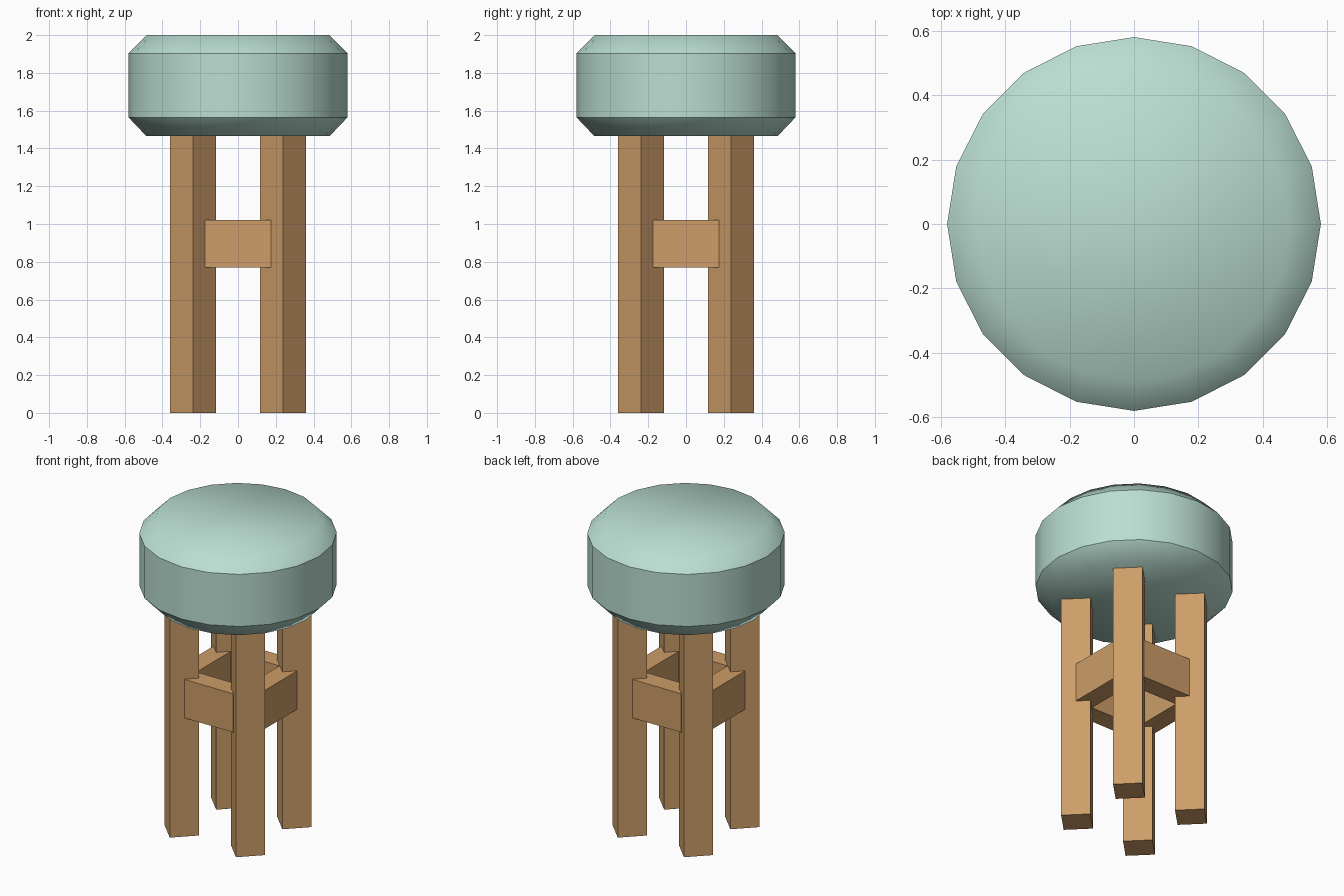
import bpy
import bmesh
from math import cos, sin, pi
from mathutils import Matrix, Vector

cube = bpy.data.objects.get("Cube")
if cube:
    bpy.data.objects.remove(cube, do_unlink=True)


def make_material(name, rgb):
    mat = bpy.data.materials.new(name)
    mat.use_nodes = True
    mat.diffuse_color = (*rgb, 1)
    mat.node_tree.nodes["Principled BSDF"].inputs["Base Color"].default_value = (*rgb, 1)
    return mat


wood = make_material("warm wood", (0.61, 0.34, 0.14))
fabric = make_material("pale green cushion", (0.49, 0.73, 0.64))


def add_object(name, bm, mat):
    bmesh.ops.recalc_face_normals(bm, faces=bm.faces)
    mesh = bpy.data.meshes.new(name)
    bm.to_mesh(mesh)
    bm.free()
    mesh.materials.append(mat)
    obj = bpy.data.objects.new(name, mesh)
    bpy.context.collection.objects.link(obj)
    return obj


def add_box(name, size, centre, turn):
    bm = bmesh.new()
    place = Matrix.Rotation(turn, 4, "Z") @ Matrix.Translation(centre) @ Matrix.Diagonal((*size, 1))
    bmesh.ops.create_cube(bm, size=1, matrix=place)
    return add_object(name, bm, wood)


# Legs: square posts set on the diagonals
LEG_SIDE, LEG_TOP = 0.173, 1.47
LEG_RADIUS = Vector((0.2375, 0.2375)).length
for i, name in enumerate(("back_left", "back_right", "front_right", "front_left")):
    add_box(name + "_leg", (LEG_SIDE, LEG_SIDE, LEG_TOP),
            (LEG_RADIUS, 0, LEG_TOP / 2), pi / 4 + i * pi / 2)

# Stretchers: one block between each pair of legs
for i, name in enumerate(("left", "back", "right", "front")):
    add_box(name + "_stretcher", (0.125, 0.35, 0.25), (0.2375, 0, 0.895), i * pi / 2)

# Seat: twenty-sided drum with bevelled rims
SIDES = 20
profile = [(0.485, 1.465), (0.58, 1.565), (0.58, 1.903), (0.485, 2.0)]
bm = bmesh.new()
rings = [[bm.verts.new((r * cos(2 * pi * k / SIDES), r * sin(2 * pi * k / SIDES), z))
          for k in range(SIDES)] for r, z in profile]
for low, high in zip(rings, rings[1:]):
    for k in range(SIDES):
        n = (k + 1) % SIDES
        bm.faces.new((low[k], low[n], high[n], high[k]))
bm.faces.new(rings[0][::-1])
bm.faces.new(rings[-1])
for face in bm.faces:
    face.smooth = True
# Crisp creases where the side wall meets the bevels
for ring in rings[1:3]:
    for k in range(SIDES):
        bm.edges.get((ring[k], ring[(k + 1) % SIDES])).smooth = False
add_object("seat_cushion", bm, fabric)
